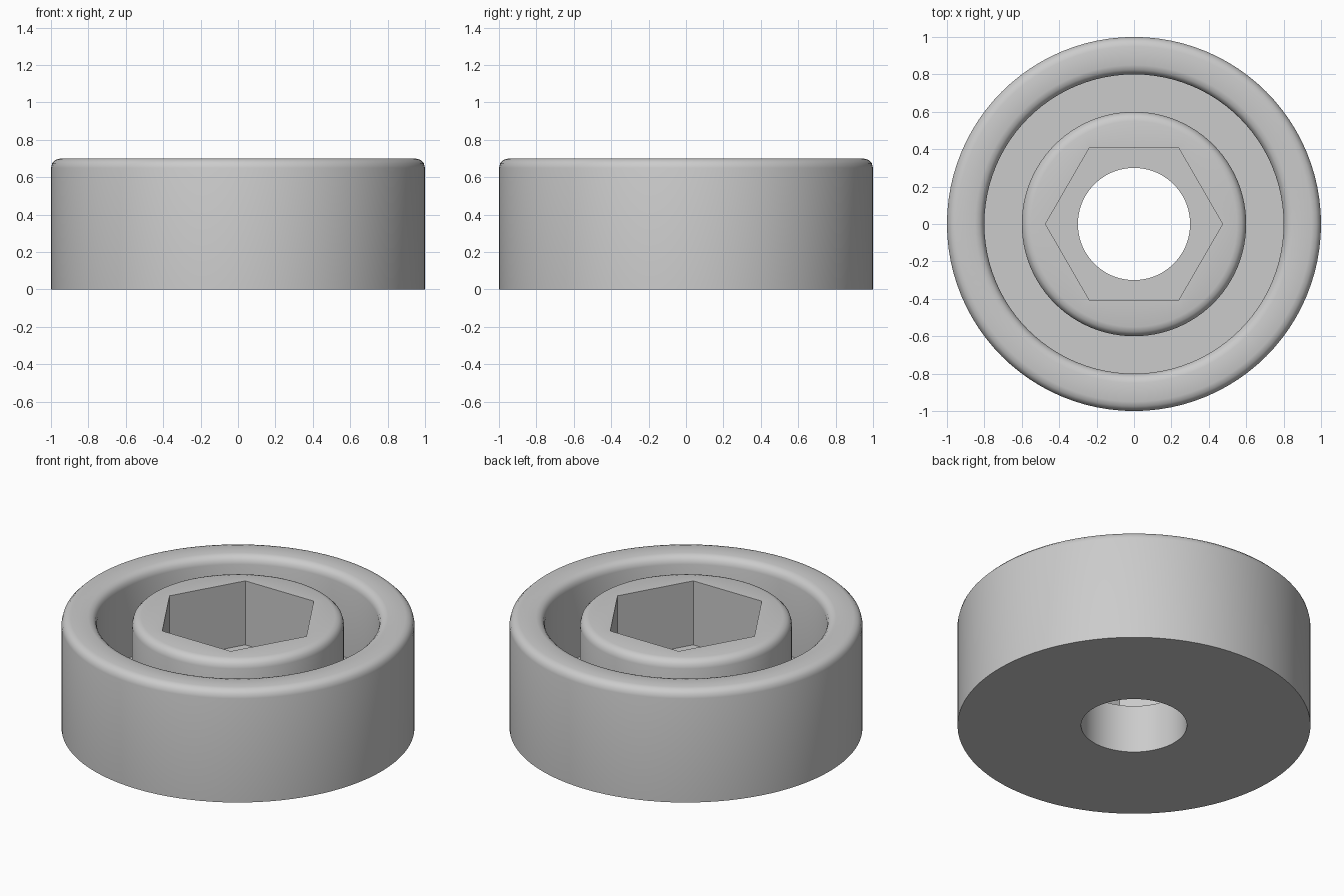
import bpy, bmesh, math

cube = bpy.data.objects.get("Cube")
if cube:
    bpy.data.objects.remove(cube, do_unlink=True)

SEGMENTS = 96        # multiple of six, so the hexagon corners fall on vertices
HEIGHT = 0.7
FILLET = 0.05
OUTER, GROOVE_OUT, GROOVE_IN = 1.0, 0.8, 0.6
GROOVE_FLOOR, HEX_FLOOR = 0.2, 0.3
HEX_FLAT, HOLE = 0.41, 0.3


def circle(radius):
    return lambda angle: radius


def hexagon(flat):
    sixth = math.pi / 3
    return lambda angle: flat / math.cos(angle % sixth - sixth / 2)


def fillet(radius, side, steps=3):
    """Rounded top edge, from the wall up to the flat; side is +1 for an outward wall."""
    rings = []
    for i in range(steps + 1):
        a = math.pi / 2 * i / steps
        r = radius - side * FILLET * (1 - math.cos(a))
        rings.append((circle(r), HEIGHT - FILLET * (1 - math.sin(a))))
    return rings


# Closed cross-section: outer wall, rim, groove, boss, hexagonal pocket, hole
section = [(circle(OUTER), 0)]
section += fillet(OUTER, 1)
section += reversed(fillet(GROOVE_OUT, -1))
section += [(circle(GROOVE_OUT), GROOVE_FLOOR), (circle(GROOVE_IN), GROOVE_FLOOR)]
section += fillet(GROOVE_IN, 1)
section += [(hexagon(HEX_FLAT), HEIGHT), (hexagon(HEX_FLAT), HEX_FLOOR)]
section += [(circle(HOLE), HEX_FLOOR), (circle(HOLE), 0)]

# Sweep the section round the axis
bm = bmesh.new()
rings = []
for radius, z in section:
    ring = []
    for i in range(SEGMENTS):
        a = 2 * math.pi * i / SEGMENTS
        r = radius(a + 1e-9)
        ring.append(bm.verts.new((r * math.cos(a), r * math.sin(a), z)))
    rings.append(ring)
for k, low in enumerate(rings):
    high = rings[(k + 1) % len(rings)]
    for i in range(SEGMENTS):
        j = (i + 1) % SEGMENTS
        bm.faces.new((low[i], low[j], high[j], high[i]))
bmesh.ops.recalc_face_normals(bm, faces=bm.faces)

mesh = bpy.data.meshes.new("grooved_foot")
bm.to_mesh(mesh)
bm.free()
foot = bpy.data.objects.new("grooved_foot", mesh)
bpy.context.collection.objects.link(foot)

# Plain grey
grey = bpy.data.materials.new("light_grey")
grey.use_nodes = True
colour = (0.6, 0.6, 0.6, 1)
grey.diffuse_color = colour
grey.node_tree.nodes["Principled BSDF"].inputs["Base Color"].default_value = colour
mesh.materials.append(grey)

# Smooth round walls, crisp corners
bpy.ops.object.select_all(action='DESELECT')
foot.select_set(True)
bpy.context.view_layer.objects.active = foot
bpy.ops.object.shade_smooth_by_angle(angle=math.radians(35))
